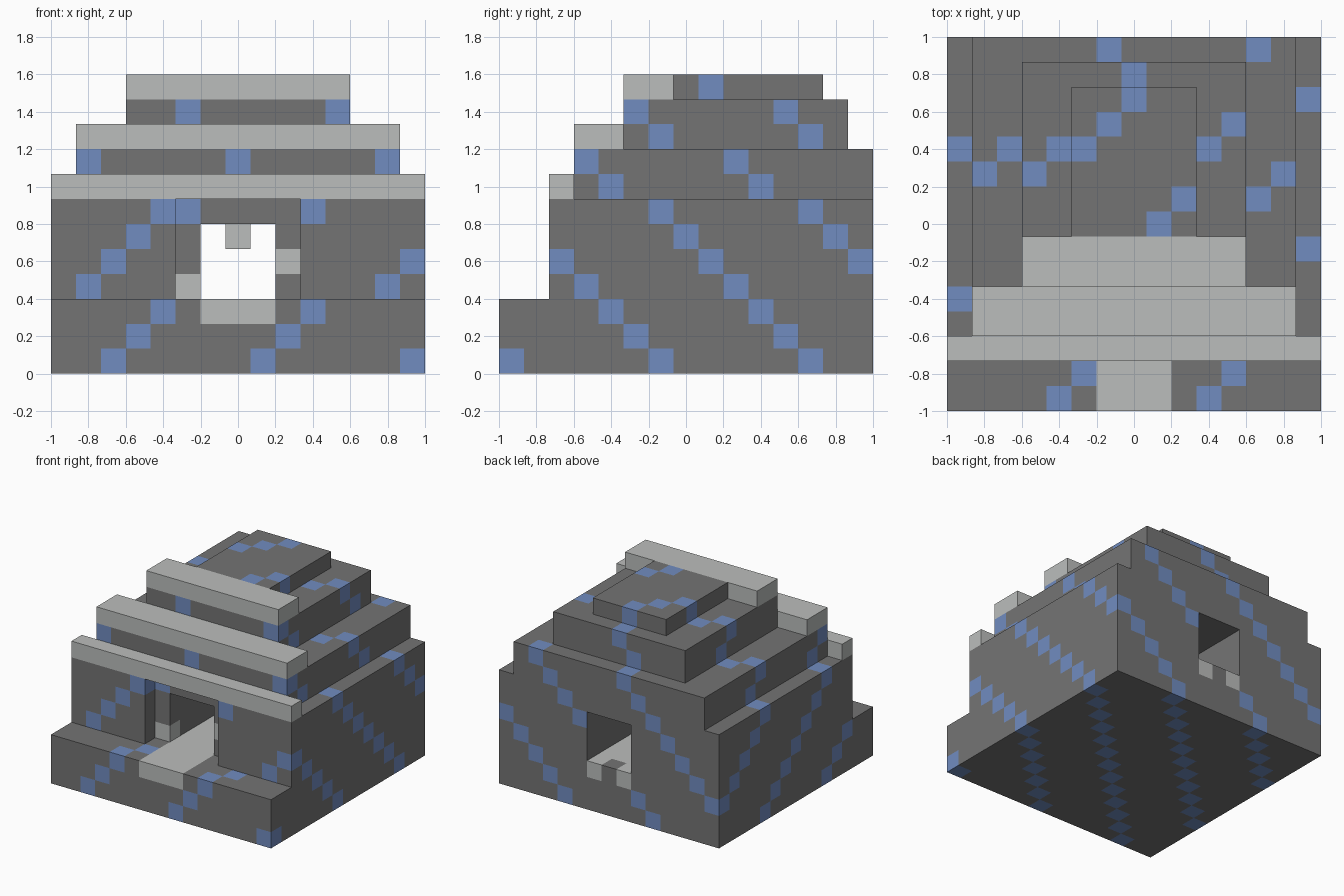
import bpy
import bmesh
from itertools import product
from mathutils import Vector

if "Cube" in bpy.data.objects:
    bpy.data.objects.remove(bpy.data.objects["Cube"], do_unlink=True)

N = 15            # blocks along the longest side
S = 2 / N         # block size


def make_material(name, rgb):
    mat = bpy.data.materials.new(name)
    mat.use_nodes = True
    colour = (*rgb, 1)
    mat.diffuse_color = colour
    mat.node_tree.nodes["Principled BSDF"].inputs["Base Color"].default_value = colour
    return mat


STONE = make_material("dark_stone", (0.175, 0.175, 0.175))
BLUE = make_material("blue_stone", (0.165, 0.265, 0.53))
PALE = make_material("pale_stone", (0.5, 0.515, 0.505))


def box(x, y, z):
    """Set of block cells within inclusive (first, last) ranges."""
    return set(product(*(range(a, b + 1) for a, b in (x, y, z))))


# Empty spaces: doorway recess and the tunnel through the building
tunnel = box((6, 8), (2, 14), (3, 5))
recess = box((5, 9), (2, 2), (3, 6))

# Pale trim: walkway, cornices, jamb stones, hanging lamp
walkway = box((6, 8), (0, 14), (2, 2)) - {(7, 14, 2)}
jamb_stones = {(5, 3, 3), (9, 3, 4)}
trim = {
    "walkway": walkway,
    "jamb_stones": jamb_stones,
    "tunnel_lamp": {(7, 6, 5)},
    "lower_cornice": box((0, 14), (2, 2), (7, 7)),
    "middle_cornice": box((1, 13), (3, 4), (9, 9)),
    "upper_cornice": box((3, 11), (5, 6), (11, 11)),
}

# Dark stepped body
body = {
    "base": box((0, 14), (0, 14), (0, 2)) - walkway,
    "main_hall": box((0, 14), (2, 14), (3, 6)) - tunnel - recess - jamb_stones,
    "second_tier": box((1, 13), (3, 14), (7, 8)),
    "third_tier": box((3, 11), (5, 13), (9, 10)),
    "top_tier": box((5, 9), (7, 12), (11, 11)),
}

solid = set().union(*trim.values(), *body.values())


def is_blue(cell, outside):
    """Diagonal blue veins on every outer face, none inside the tunnel."""
    x, y, z = cell
    return (x - y - z) % 6 == 2 and outside not in tunnel


def build(name, cells, materials):
    """Mesh the exposed block faces of one part."""
    bm = bmesh.new()
    for cell in sorted(cells):
        for axis, sign in product(range(3), (-1, 1)):
            step = [0, 0, 0]
            step[axis] = sign
            outside = tuple(c + d for c, d in zip(cell, step))
            if outside in solid:
                continue
            u, v = Vector((0, 0, 0)), Vector((0, 0, 0))
            u[(axis + 1) % 3] = S / 2
            v[(axis + 2) % 3] = S / 2 * sign
            centre = Vector(((cell[0] + 0.5) * S - 1, (cell[1] + 0.5) * S - 1,
                             (cell[2] + 0.5) * S)) + Vector(step) * S / 2
            corners = (centre - u - v, centre + u - v, centre + u + v, centre - u + v)
            face = bm.faces.new([bm.verts.new(p) for p in corners])
            if len(materials) > 1 and is_blue(cell, outside):
                face.material_index = 1
    bmesh.ops.remove_doubles(bm, verts=bm.verts, dist=S / 100)
    mesh = bpy.data.meshes.new(name)
    for mat in materials:
        mesh.materials.append(mat)
    bm.to_mesh(mesh)
    bm.free()
    bpy.context.collection.objects.link(bpy.data.objects.new(name, mesh))


for part, cells in body.items():
    build(part, cells, [STONE, BLUE])
for part, cells in trim.items():
    build(part, cells, [PALE])
